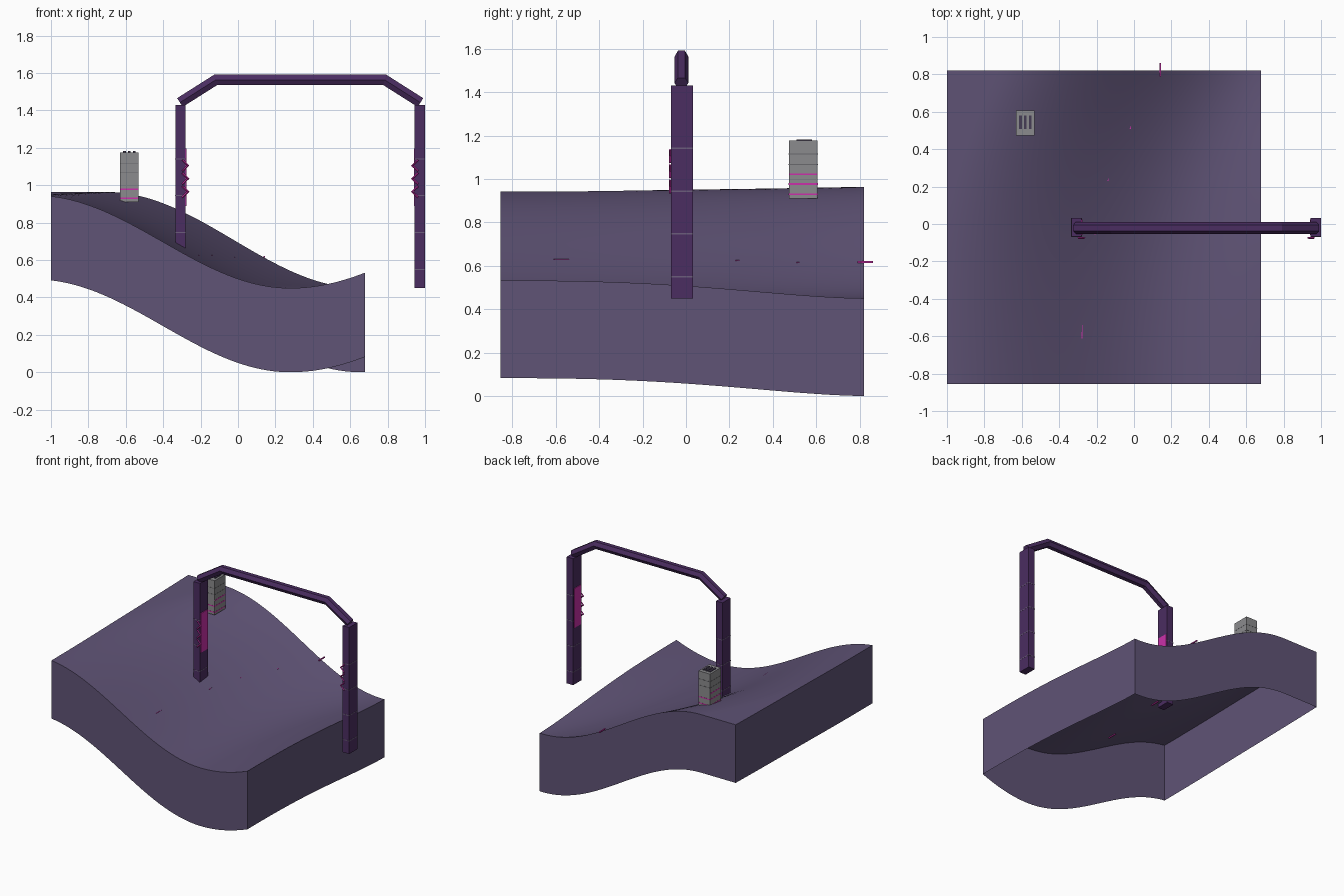
import bpy
import bmesh
from math import cos, sin, pi, radians
from mathutils import Vector

if "Cube" in bpy.data.objects:
    bpy.data.objects.remove(bpy.data.objects["Cube"], do_unlink=True)


def material(name, r, g, b):
    m = bpy.data.materials.new(name)
    m.use_nodes = True
    m.diffuse_color = (r, g, b, 1)
    m.node_tree.nodes["Principled BSDF"].inputs["Base Color"].default_value = (r, g, b, 1)
    return m


GROUND = material("dusty purple", 0.115, 0.087, 0.18)
FRAME = material("deep purple", 0.07, 0.026, 0.12)
STRIPE = material("pale purple", 0.15, 0.11, 0.2)
PINK = material("hot pink", 0.6, 0.03, 0.4)
STONE = material("grey", 0.26, 0.26, 0.27)
SEAM = material("dark grey", 0.14, 0.14, 0.15)
VENT = material("dark violet", 0.06, 0.045, 0.09)


def finish(name, bm, mat):
    bmesh.ops.recalc_face_normals(bm, faces=bm.faces)
    mesh = bpy.data.meshes.new(name)
    bm.to_mesh(mesh)
    bm.free()
    mesh.materials.append(mat)
    obj = bpy.data.objects.new(name, mesh)
    bpy.context.collection.objects.link(obj)
    return obj


def box(name, mat, x, y, z):
    """Box from (min, max) ranges on each axis."""
    bm = bmesh.new()
    bmesh.ops.create_cube(bm, size=1)
    for v in bm.verts:
        v.co = [(a + b) / 2 + c * (b - a) for c, (a, b) in zip(v.co, (x, y, z))]
    return finish(name, bm, mat)


def tube(name, mat, path, y, radius, sides):
    """Mitred tube along a path of (x, z) points at constant y."""
    pts = [Vector((px, 0, pz)) for px, pz in path]
    bm = bmesh.new()
    rings = []
    for i, p in enumerate(pts):
        ahead = (pts[min(i + 1, len(pts) - 1)] - pts[min(i, len(pts) - 2)]).normalized()
        behind = (pts[max(i, 1)] - pts[max(i - 1, 0)]).normalized()
        along = (ahead + behind).normalized()
        side = Vector((-along.z, 0, along.x)) / along.dot(ahead)
        ring = []
        for k in range(sides):
            a = 2 * pi * k / sides
            ring.append(bm.verts.new(p + Vector((0, y + radius * cos(a), 0)) + side * radius * sin(a)))
        rings.append(ring)
    for r, s in zip(rings, rings[1:]):
        for k in range(sides):
            n = (k + 1) % sides
            bm.faces.new((r[k], r[n], s[n], s[k]))
    bm.faces.new(rings[0])
    bm.faces.new(rings[-1])
    return finish(name, bm, mat)


# Rolling ground: a plateau sliding into a valley that drifts sideways
X0, X1, Y0, Y1, DEPTH = -1.0, 0.68, -0.855, 0.82, 0.45


def height(x, y):
    t = (y - Y0) / (Y1 - Y0)
    offset = 0.28 + 0.38 * t ** 2.5 - x
    angle = min(pi, offset * 2.3) if offset > 0 else offset * 2.1
    return DEPTH + (0.248 + 0.009 * t * t) * (1 - cos(angle))


bm = bmesh.new()
bmesh.ops.create_grid(bm, x_segments=48, y_segments=48, size=0.5)
for v in bm.verts:
    x = X0 + (v.co.x + 0.5) * (X1 - X0)
    y = Y0 + (v.co.y + 0.5) * (Y1 - Y0)
    v.co = (x, y, height(x, y))
# Skirt walls, open underneath
rim = [e for e in bm.edges if e.is_boundary]
skirt = bmesh.ops.extrude_edge_only(bm, edges=rim)["geom"]
for v in skirt:
    if isinstance(v, bmesh.types.BMVert):
        v.co.z -= DEPTH
ground = finish("ground", bm, GROUND)
bpy.context.view_layer.objects.active = ground
ground.select_set(True)
bpy.ops.object.shade_smooth_by_angle(angle=radians(30))

# Pink lane dashes across the slope
dashes = [(-0.28, -0.575, 0.627), (-0.21, -0.02, 0.622), (-0.14, 0.265, 0.622),
          (-0.02, 0.545, 0.613), (0.14, 0.825, 0.617)]
for x, y, z in dashes:
    box("lane_dash", PINK, (x - 0.004, x + 0.004), (y - 0.036, y + 0.036), (z - 0.004, z + 0.004))

# Gate posts with bands, inner panels and chevrons
MID, HALF, POST = 0.3325, 0.6675, 0.055
FRONT, BACK, TOP = -0.068, 0.032, 1.43
for label, side, base in (("right", -1, 0.635), ("left", 1, 0.45)):
    outer = MID + side * HALF
    inner = outer - side * POST
    xs = sorted((outer, inner))
    box(label + "_post", FRAME, xs, (FRONT, BACK), (base, TOP))
    for i in range(4):
        z = 0.55 + i * 0.197
        if z > base:
            box(label + "_post_band", STRIPE, (xs[0] - 0.001, xs[1] + 0.001),
                (FRONT - 0.001, BACK + 0.001), (z - 0.003, z + 0.003))
    box(label + "_panel", PINK, sorted((inner, inner - side * 0.005)),
        (FRONT + 0.008, BACK - 0.008), (0.89, 1.195))
    for i in range(3):
        z = 0.965 + i * 0.07
        root, tip = inner + side * 0.018, inner - side * 0.013
        tube(label + "_chevron", PINK, [(root, z - 0.03), (tip, z), (root, z + 0.03)],
             FRONT - 0.006, 0.005, 4)

# Six-sided gate beam with sloping shoulders
tube("gate_beam", FRAME, [(MID + s * w, z) for s, w, z in
     ((-1, 0.643, 1.442), (-1, 0.452, 1.563), (1, 0.452, 1.563), (1, 0.643, 1.442))],
     -0.021, 0.032, 6)

# Grey tower with seams, lit strips and roof vents
TX, TY = (-0.63, -0.532), (0.474, 0.606)
box("tower", STONE, TX, TY, (0.91, 1.176))


def tower_band(name, mat, z, half, inset=0.0):
    box(name, mat, (TX[0] - 0.001, TX[1] + 0.001),
        (TY[0] - 0.001 + inset, TY[1] + 0.001 - inset), (z - half, z + half))


for z in (1.115, 1.067):
    tower_band("tower_seam", SEAM, z, 0.002)
for z in (0.93, 0.977):
    tower_band("tower_strip", PINK, z, 0.004)
tower_band("tower_side_strip", PINK, 1.022, 0.004, 0.002)
for i in (-1, 0, 1):
    x = -0.581 + i * 0.026
    box("roof_vent", VENT, (x - 0.007, x + 0.007), (0.508, 0.58), (1.174, 1.182))
